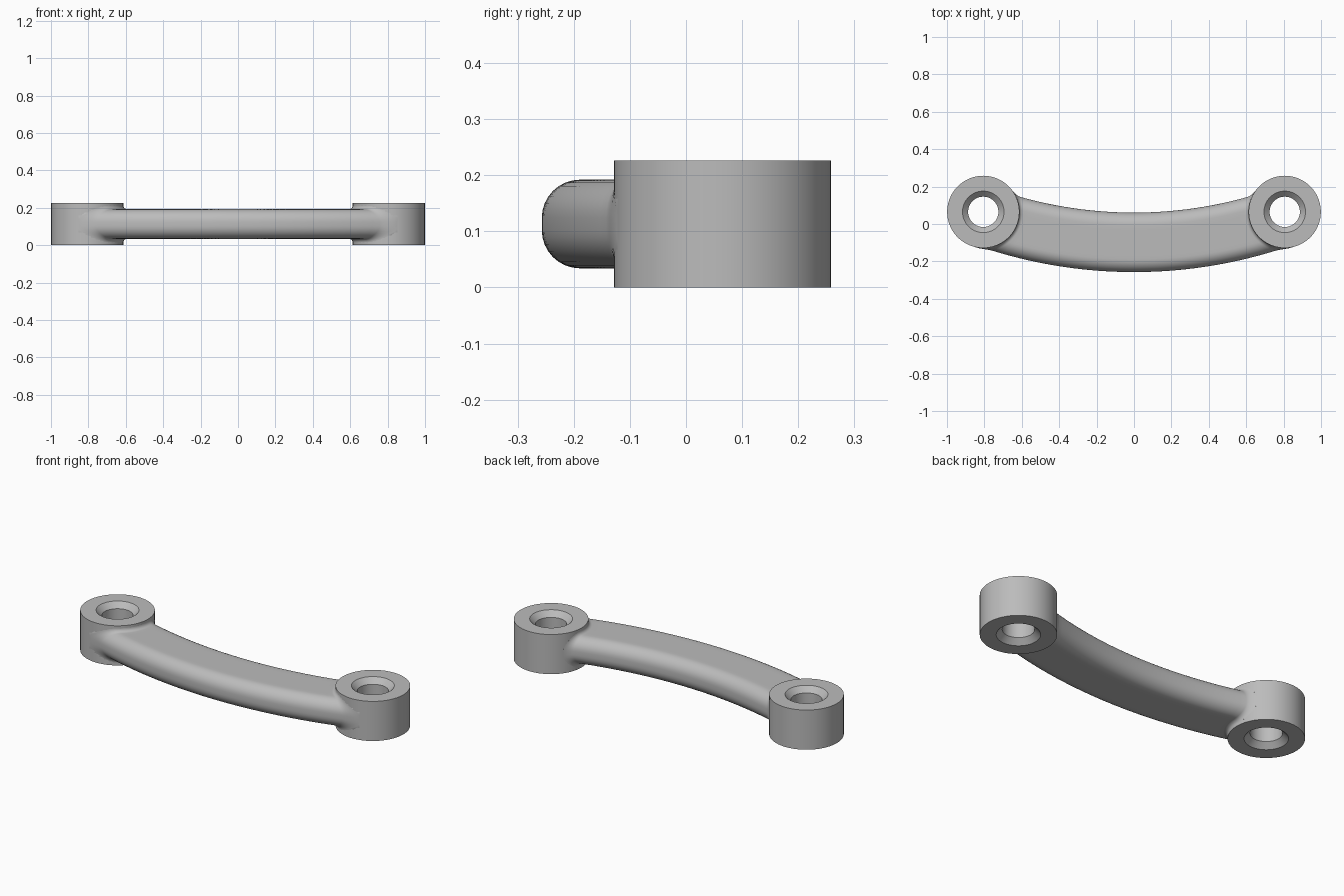
import bpy
import bmesh
import math

cube = bpy.data.objects.get("Cube")
if cube:
    bpy.data.objects.remove(cube, do_unlink=True)

# Overall dimensions
EYE_X, EYE_Y, EYE_R, EYE_H = 0.806, 0.065, 0.193, 0.226
BORE_R, CHAMFER = 0.081, 0.03
ARC_Y, ARC_R = 2.306, 2.404          # centre and middle radius of the bowed arm
ARM_W, ARM_H, ROUND = 0.318, 0.158, 0.068
FILLET = 0.02

metal = bpy.data.materials.new("grey metal")
metal.use_nodes = True
colour = (0.5, 0.5, 0.5, 1)
metal.diffuse_color = colour
metal.node_tree.nodes["Principled BSDF"].inputs["Base Color"].default_value = colour


def make_object(name, bm):
    bmesh.ops.recalc_face_normals(bm, faces=bm.faces)
    mesh = bpy.data.meshes.new(name)
    bm.to_mesh(mesh)
    bm.free()
    mesh.materials.append(metal)
    obj = bpy.data.objects.new(name, mesh)
    bpy.context.collection.objects.link(obj)
    bpy.ops.object.select_all(action='DESELECT')
    obj.select_set(True)
    bpy.context.view_layer.objects.active = obj
    bpy.ops.object.shade_smooth_by_angle(angle=math.radians(30))
    return obj


def bridge(bm, rings, closed):
    """Join equal vertex loops, each loop being cyclic."""
    n = len(rings[0])
    pairs = list(zip(rings, rings[1:]))
    if closed:
        pairs.append((rings[-1], rings[0]))
    for a, b in pairs:
        for i in range(n):
            j = (i + 1) % n
            bm.faces.new((a[i], a[j], b[j], b[i]))


# End eyes: chamfered bores in upright cylinders
def make_eye(name, x, sides=72):
    profile = [(EYE_R, 0), (EYE_R, EYE_H), (BORE_R + CHAMFER, EYE_H),
               (BORE_R, EYE_H - CHAMFER), (BORE_R, CHAMFER), (BORE_R + CHAMFER, 0)]
    bm = bmesh.new()
    rings = []
    for r, z in profile:
        angles = [math.tau * i / sides for i in range(sides)]
        rings.append([bm.verts.new((x + r * math.cos(a), EYE_Y + r * math.sin(a), z))
                      for a in angles])
    bridge(bm, rings, True)
    make_object(name, bm)


make_eye("left_eye", EYE_X)
make_eye("right_eye", -EYE_X)


# Arm cross-section: rounded rectangle with outward normals
def arm_section(corner_steps=8, flat_steps=8):
    core_w, core_h = ARM_W / 2 - ROUND, ARM_H / 2 - ROUND
    points = []
    for q, (sx, sz) in enumerate([(1, 1), (-1, 1), (-1, -1), (1, -1)]):
        for k in range(corner_steps + 1):
            a = (q + k / corner_steps) * math.pi / 2
            nx, nz = math.cos(a), math.sin(a)
            points.append((sx * core_w + ROUND * nx, sz * core_h + ROUND * nz, nx, nz))
        if q in (0, 2):              # extra points across the top and bottom
            for k in range(1, flat_steps):
                points.append((sx * core_w * (1 - 2 * k / flat_steps),
                               sz * ARM_H / 2, 0, sz))
    return points


# Arm: each section line runs along the bow and flares where it meets the eye
def make_arm(fillet_steps=6, span_steps=40):
    reach = math.hypot(EYE_X, ARC_Y - EYE_Y)
    eye_angle = math.atan2(EYE_X, ARC_Y - EYE_Y)

    def end_point(point, gap):
        u, z, nx, nz = point
        g = max(gap, 0)
        flare = FILLET - math.sqrt(FILLET ** 2 - (FILLET - g) ** 2)
        radius = min(ARC_R + u + nx * flare, reach + EYE_R - 0.001)
        dist = EYE_R + gap
        c = (reach ** 2 + radius ** 2 - dist ** 2) / (2 * reach * radius)
        return radius, eye_angle - math.acos(min(1, c)), EYE_H / 2 + z + nz * flare

    section = arm_section()
    gaps = [-0.03] + [FILLET * (1 - math.cos(math.pi / 2 * k / fillet_steps))
                      for k in range(fillet_steps)] + [FILLET]
    ends = [[end_point(p, g) for p in section] for g in gaps]
    rows = list(ends)
    for k in range(1, span_steps):
        f = 1 - 2 * k / span_steps
        rows.append([(r, a * f, z) for r, a, z in ends[-1]])
    rows += [[(r, -a, z) for r, a, z in row] for row in reversed(ends)]

    bm = bmesh.new()
    rings = [[bm.verts.new((r * math.sin(a), ARC_Y - r * math.cos(a), z))
              for r, a, z in row] for row in rows]
    bridge(bm, rings, False)
    bm.faces.new(rings[0])
    bm.faces.new(rings[-1])
    make_object("curved_arm", bm)


make_arm()
